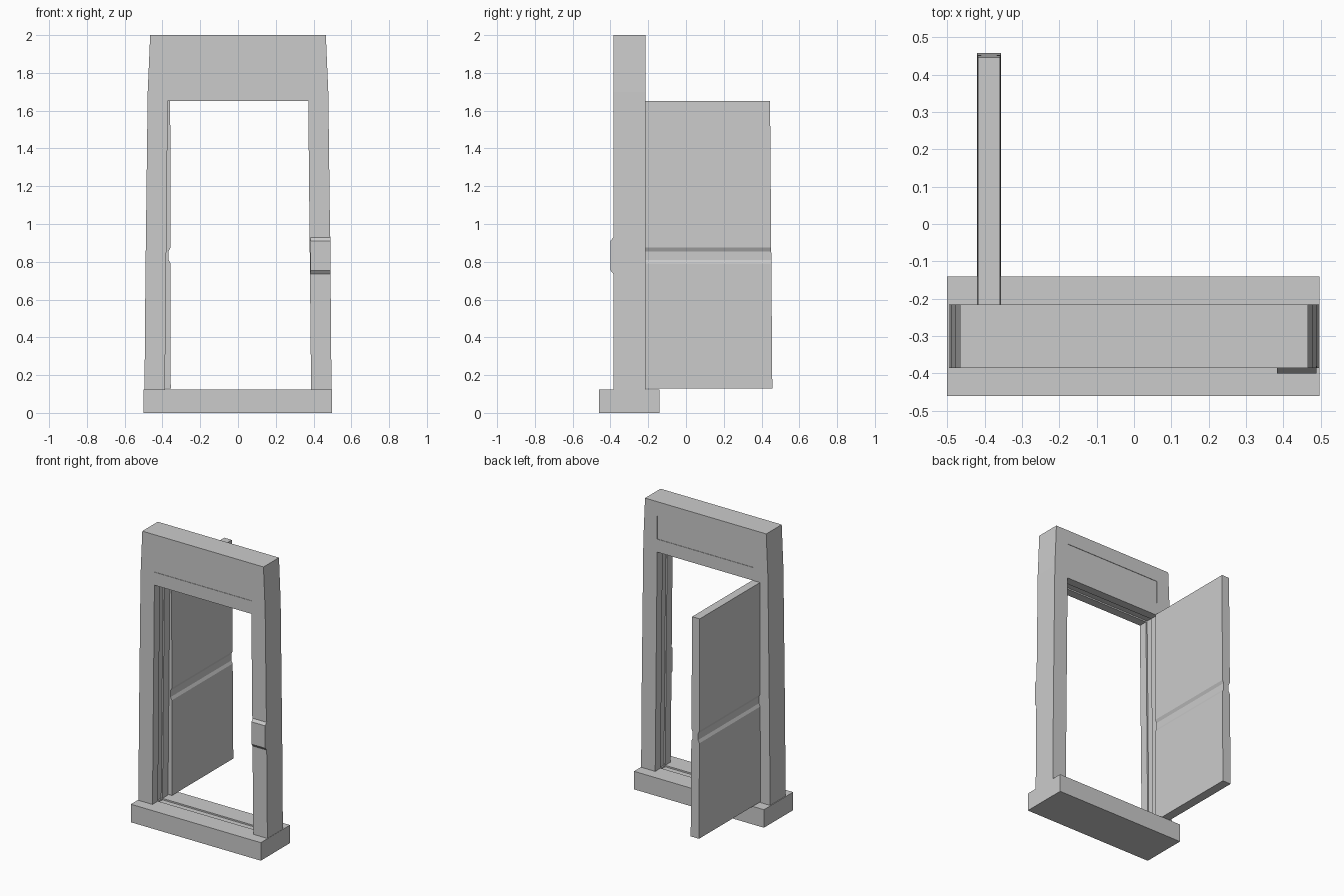
import bpy, bmesh
from mathutils import Vector

if "Cube" in bpy.data.objects:
    bpy.data.objects.remove(bpy.data.objects["Cube"])


def prism(name, pts, axis, a, b, taper=None):
    """Extrude a closed 2D profile along x or y; taper(v) may adjust vertices."""
    bm = bmesh.new()

    def place(p, t):
        return Vector((p[0], t, p[1])) if axis == 'y' else Vector((t, p[0], p[1]))
    rings = [[bm.verts.new(place(p, t)) for p in pts] for t in (a, b)]
    bm.faces.new(rings[0])
    bm.faces.new(rings[1][::-1])
    n = len(pts)
    for i in range(n):
        j = (i + 1) % n
        bm.faces.new((rings[0][i], rings[1][i], rings[1][j], rings[0][j]))
    if taper:
        for v in bm.verts:
            taper(v)
    bmesh.ops.recalc_face_normals(bm, faces=bm.faces)
    me = bpy.data.meshes.new(name)
    bm.to_mesh(me)
    bm.free()
    ob = bpy.data.objects.new(name, me)
    bpy.context.collection.objects.link(ob)
    return ob


def rect(x0, x1, z0, z1):
    return [(x0, z0), (x1, z0), (x1, z1), (x0, z1)]


def cut(target, cutter):
    cutter.hide_render = True
    cutter.hide_viewport = False
    m = target.modifiers.new("cut", 'BOOLEAN')
    m.operation = 'DIFFERENCE'
    m.solver = 'EXACT'
    m.object = cutter
    bpy.context.view_layer.objects.active = target
    bpy.ops.object.modifier_apply(modifier=m.name)
    bpy.data.objects.remove(cutter)


FRONT, BACK = -0.385, -0.215

# door frame: jambs and lintel in one tapered arch profile
right = [(0.495, 0.12), (0.49, 0.73), (0.478, 1.7), (0.465, 2.0)]
inner = [(0.372, 1.65), (0.387, 0.12)]
half = right
profile = ([(0.387, 0.12)] + half + [(-x, z) for x, z in reversed(half)]
           + [(-0.387, 0.12), (-0.372, 1.65), (0.372, 1.65)])
frame = prism("door_frame", profile, 'y', FRONT, BACK)

# channel running round the inside of the opening
groove = [(-0.397, 0.1), (0.397, 0.1), (0.382, 1.66), (-0.382, 1.66)]
cut(frame, prism("channel_cutter", groove, 'y', -0.325, -0.275))

# shallow sign panels, front and back of the lintel
for y in (FRONT, BACK):
    cut(frame, prism("panel_cutter", rect(-0.372, 0.372, 1.74, 1.90),
                     'y', y - 0.003, y + 0.003))

# threshold block
sill = prism("threshold", rect(-0.46, -0.14, 0.0, 0.125), 'x', -0.5, 0.497)
cut(sill, prism("sill_channel_cutter", rect(-0.387, 0.387, 0.115, 0.2),
                'y', -0.325, -0.275))

# lock plate on the front of the right jamb
prism("lock_plate", [(-0.38, 0.73), (-0.40, 0.755), (-0.40, 0.91), (-0.38, 0.935)],
      'x', 0.383, 0.489)


# open door leaf: two panels with a recessed band between them on each face
def lean(v):
    if v.co.y > 0:
        v.co.y = 0.457 - 0.012 * (v.co.z - 0.13) / 1.52


side = [(0.032, 0.13), (0.031, 0.79), (0.021, 0.81), (0.021, 0.855),
        (0.031, 0.875), (0.029, 1.65)]
cx = -0.388
leaf = [(cx + x, z) for x, z in side] + [(cx - x, z) for x, z in reversed(side)]
prism("door_leaf", leaf, 'y', -0.215, 0.457, lean)
